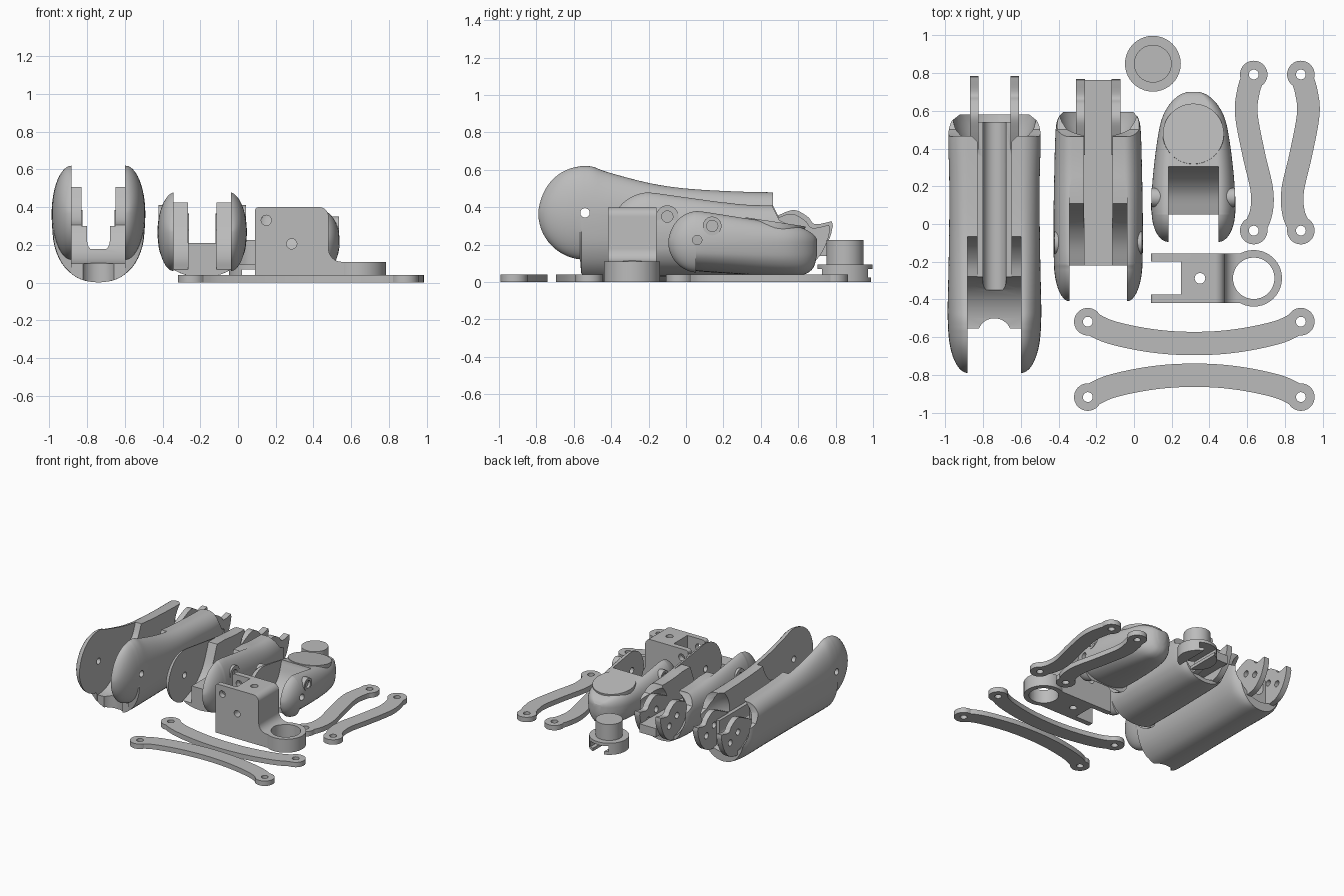
import bpy, bmesh, math
from mathutils import Matrix, Vector

if "Cube" in bpy.data.objects:
    bpy.data.objects.remove(bpy.data.objects["Cube"])

grey = bpy.data.materials.new("plain grey")
grey.use_nodes = True
COLOUR = (0.5, 0.5, 0.5, 1)
grey.diffuse_color = COLOUR
grey.node_tree.nodes["Principled BSDF"].inputs["Base Color"].default_value = COLOUR


def finish(name, bm):
    bmesh.ops.recalc_face_normals(bm, faces=bm.faces)
    mesh = bpy.data.meshes.new(name)
    bm.to_mesh(mesh)
    bm.free()
    mesh.materials.append(grey)
    ob = bpy.data.objects.new(name, mesh)
    bpy.context.collection.objects.link(ob)
    return ob


def loft(name, rings):
    """Skin a row of equal rings and cap both ends."""
    bm = bmesh.new()
    rows = [[bm.verts.new(p) for p in ring] for ring in rings]
    for a, b in zip(rows, rows[1:]):
        for i in range(len(a)):
            bm.faces.new((a[i - 1], a[i], b[i], b[i - 1]))
    bm.faces.new(rows[0])
    bm.faces.new(rows[-1])
    return finish(name, bm)


def prism(name, pts, axis, lo, hi):
    """Extrude a closed outline along X (y,z), Y (x,z) or Z (x,y)."""
    place = {"X": lambda a, b, h: (h, a, b),
             "Y": lambda a, b, h: (a, h, b),
             "Z": lambda a, b, h: (a, b, h)}[axis]
    return loft(name, [[place(a, b, h) for a, b in pts] for h in (lo, hi)])


def arc(cx, cy, r, start=0, end=360, n=40):
    steps = n if abs(end - start) == 360 else n + 1
    angles = [math.radians(start + (end - start) * i / n) for i in range(steps)]
    return [(cx + r * math.cos(t), cy + r * math.sin(t)) for t in angles]


def rod(centre, r, axis, lo, hi, name="rod"):
    return prism(name, arc(*centre, r), axis, lo, hi)


def box(x0, x1, y0, y1, z0, z1):
    return prism("box", [(x0, y0), (x1, y0), (x1, y1), (x0, y1)], "Z", z0, z1)


def smooth(pts, n=5):
    """Catmull-Rom curve through a few points."""
    p = [Vector(q) for q in pts]
    p = [2 * p[0] - p[1]] + p + [2 * p[-1] - p[-2]]
    out = []
    for a, b, c, d in zip(p, p[1:], p[2:], p[3:]):
        for i in range(n):
            t = i / n
            q = (2 * b + (c - a) * t + (2 * a - 5 * b + 4 * c - d) * t ** 2 + (3 * b - a - 3 * c + d) * t ** 3) / 2
            out.append(tuple(q))
    return out + [tuple(pts[-1])]


def combine(ob, op, *others):
    for other in others:
        mod = ob.modifiers.new("cut", "BOOLEAN")
        mod.operation, mod.solver, mod.object = op, "EXACT", other
        dg = bpy.context.evaluated_depsgraph_get()
        mesh = bpy.data.meshes.new_from_object(ob.evaluated_get(dg))
        ob.modifiers.clear()
        ob.data = mesh
        bpy.data.objects.remove(other)
    return ob


def cut(ob, *others):
    return combine(ob, "DIFFERENCE", *others)


def add(ob, *others):
    return combine(ob, "UNION", *others)


def shell(name, cx, inner, pivot, r, belly, stations):
    """Finger body: two domed ears around the pivot, blending into a rounded trough.
    Stations are (y, half width, top, bottom); belly is (width share, height share)."""
    py, pz = pivot
    quarter = [math.radians(90 * i / 12) for i in range(13)]
    belly = smooth(belly, 3)
    rings = []

    def ring(y, w, top, low):
        edge = min(inner, w * 0.6)
        half = low + [(edge + (w - edge) * math.cos(t), pz + (top - pz) * math.sin(t)) for t in quarter]
        rings.append([(cx + x, y, z) for x, z in half] + [(cx - x, y, z) for x, z in reversed(half[1:])])

    wide = stations[0][1]
    for i in range(15):
        t = math.radians(3 + 81 * i / 14)
        w, h = inner + (wide - inner) * math.sin(t), r * math.sin(t)
        count = len(belly) - 1
        lens = [math.radians(90 - 90 * k / count) for k in range(count)]
        low = [(0, pz - h)] + [(inner + (w - inner) * math.cos(a), pz - h * math.sin(a)) for a in lens]
        ring(py - r * math.cos(t), w, pz + h, low)
    for y, w, top, bottom in smooth(stations, 4):
        ring(y, w, top, [(w * fx, bottom + (pz - bottom) * fz) for fx, fz in belly])
    return loft(name, rings)


def socket(cx, y, z, rx, ry, rz):
    """Rounded hollow in the rear end."""
    bm = bmesh.new()
    bmesh.ops.create_uvsphere(bm, u_segments=32, v_segments=20, radius=1)
    bm.transform(Matrix.Translation((cx, y, z)) @ Matrix.Diagonal((rx, ry, rz, 1)))
    return finish("socket", bm)


def hooks(body, cx, inner, outer, dy, dz):
    """Pair of hinge tabs with horns and pin holes."""
    tab = smooth([(.38, .3), (.5, .36), (.58, .385), (.65, .35), (.69, .31), (.78, .325)])
    tab += smooth([(.785, .3), (.77, .24), (.73, .16), (.66, .1), (.55, .08)]) + [(.38, .08)]
    tab = [(y + dy, z + dz) for y, z in tab]
    for s in (-1, 1):
        lo, hi = sorted((cx + s * inner, cx + s * outer))
        plate = prism("tab", tab, "X", lo, hi)
        for y, z in ((.57, .27), (.67, .22)):
            cut(plate, rod((y + dy, z + dz), .025, "X", lo - .1, hi + .1))
        add(body, plate)


def bosses(body, cx, y, z, r, inner, outer):
    """Round screw seats on both flanks."""
    for s in (-1, 1):
        lo, hi = sorted((cx + s * inner, cx + s * outer))
        add(body, rod((y, z), r, "X", lo, hi))
        lo, hi = sorted((cx + s * (outer - .02), cx + s * (outer + .1)))
        cut(body, rod((y, z), .03, "X", lo, hi))


def rear_notch(cx, y, z, end, end_z):
    """Clears the upper rear end behind the walls."""
    outline = [(y, .9), (y - .005, z), (y + .03, z - .07), (end, end_z), (.9, end_z), (.9, .9)]
    return prism("notch", outline, "X", cx - .4, cx + .4)


BELLY = [(0, 0), (.28, .025), (.53, .1), (.78, .27), (.94, .52), (.99, .8), (1, .97)]

# Long finger segment
cx = -0.74
long_segment = shell("long_segment", cx, .142, (-.54, .37), .25, BELLY, [
    (-.56, .246, .62, 0), (-.5, .248, .617, 0), (-.42, .248, .588, 0), (-.2, .243, .53, 0), (0, .24, .5, 0),
    (.25, .24, .485, 0), (.45, .245, .48, 0), (.53, .235, .48, 0), (.58, .2, .48, 0)])
ramp = [(-.9, .3)] + smooth([(-.3, .3), (-.2, .33), (-.11, .41), (-.06, .52)]) + [(-.06, .8), (-.9, .8)]
cut(long_segment, prism("ramp", ramp, "X", cx - .142, cx + .142), box(cx - .09, cx + .09, -.9, .7, .3, .8),
    rod((-.54, .37), .27, "X", cx - .142, cx + .142), box(cx - .142, cx + .142, -.9, -.555, -.1, .5),
    rear_notch(cx, .47, .41, .58, .3), socket(cx, .62, .32, .228, .28, .25))
add(long_segment, box(cx - .11, cx + .11, .2, .54, .04, .3))
cut(long_segment, prism("groove", arc(cx, .22, .06, 180, 360, 20) + [(cx + .06, .5), (cx - .06, .5)], "Y", -.35, .7),
    rod((-.54, .37), .025, "X", cx - .4, cx + .4), rod((cx, -.59), .09, "Z", -.1, .2))
hooks(long_segment, cx, .085, .13, 0, 0)

# Middle finger segment
cx = -0.19
middle_segment = shell("middle_segment", cx, .152, (-.2, .27), .21, BELLY, [
    (-.22, .235, .48, .03), (-.17, .236, .478, .03), (-.1, .237, .468, .03), (.1, .236, .44, .03),
    (.3, .232, .415, .03), (.45, .228, .41, .03), (.54, .22, .41, .03), (.595, .195, .41, .03)])
ramp = smooth([(-.22, .07), (-.08, .13), (.03, .24), (.11, .43)]) + [(.11, .8), (-.6, .8), (-.6, -.1), (-.22, -.1)]
cut(middle_segment, prism("ramp", ramp, "X", cx - .152, cx + .152),
    box(cx - .152, cx + .152, 0, .8, .425, .8), box(cx - .075, cx + .075, -.5, .8, .21, .8),
    rear_notch(cx, .47, .4, .6, .28), socket(cx, .63, .26, .215, .24, .2),
    rod((-.2, .27), .025, "X", cx - .4, cx + .4))
add(middle_segment, box(cx - .075, cx + .075, -.22, .5, .07, .21), box(cx - .075, cx + .075, .45, .765, .14, .21))
bosses(middle_segment, cx, -.1, .35, .06, .17, .232)
hooks(middle_segment, cx, .07, .118, -.015, -.02)

# Fingertip
cx = 0.315
fingertip = shell("fingertip", cx, .133, (.07, .215), .165, BELLY, [
    (.05, .222, .38, .06), (.1, .224, .375, .055), (.25, .215, .352, .045), (.42, .195, .325, .035),
    (.55, .17, .305, .033), (.63, .13, .285, .04), (.68, .08, .255, .075), (.7, .035, .23, .14)])
ramp = smooth([(.05, .09), (.17, .13), (.26, .22), (.305, .34)]) + [(.305, .6), (-.3, .6), (-.3, -.1), (.05, -.1)]
cut(fingertip, prism("ramp", ramp, "X", cx - .133, cx + .133), rod((.06, .225), .025, "X", cx - .4, cx + .4))
bosses(fingertip, cx, .14, .3, .05, .14, .222)

# Round pad on the fingertip
pad = rod((0, 0), .162, "Z", -.06, .004, "fingertip_pad")
pad.data.transform(Matrix.Translation((cx, .478, .318)) @ Matrix.Rotation(math.radians(-8.7), 4, "X"))

# Bracket with fork, pin holes and ring
outline = [(.09, 0), (.64, 0), (.64, .11)] + arc(.55, .18, .07, 270, 180, 10)
outline += arc(.43, .35, .05, 0, 90, 10) + arc(.11, .38, .02, 90, 180, 6)
bracket = prism("bracket", outline, "Y", -.418, -.157)
add(bracket, rod((.635, -.288), .15, "Z", 0, .11))
cut(bracket, rod((.635, -.288), .11, "Z", -.1, .5), box(0, .25, -.375, -.2, -.1, .6),
    rod((.35, -.288), .028, "Z", -.1, .6), rod((.15, .33), .027, "Y", -.6, 0), rod((.285, .205), .027, "Y", -.6, 0))

# Stepped knob with a slot underneath
knob = rod((.1, .85), .148, "Z", 0, .095, "knob")
add(knob, rod((.1, .85), .1, "Z", .05, .225))
cut(knob, box(.05, .15, .6, 1.1, -.1, .04), box(.02, .18, .6, 1.1, .025, .07))


# Flat linkage bars
def link(name, path, half_width):
    centre = [Vector(p) for p in smooth(path, 8)]
    left, right = [], []
    for i, p in enumerate(centre):
        d = (centre[min(i + 1, len(centre) - 1)] - centre[max(i - 1, 0)]).normalized()
        n = Vector((-d.y, d.x)) * half_width
        left.append(tuple(p + n))
        right.append(tuple(p - n))
    bar = prism(name, left + right[::-1], "Z", 0, .04)
    ends = (path[0], path[-1])
    add(bar, *[rod(end, .073, "Z", 0, .04) for end in ends])
    cut(bar, *[rod(end, .026, "Z", -.1, .1) for end in ends])


s_path = [(.635, .793), (.606, .7), (.596, .58), (.635, .37), (.678, .18), (.674, .06), (.635, -.035)]
link("s_link_inner", s_path, .06)
link("s_link_outer", [(1.52 - x, y) for x, y in s_path], .06)
bow = [(-.245, -.518), (-.12, -.575), (.1, -.62), (.32, -.634), (.54, -.62), (.76, -.575), (.885, -.518)]
link("bow_link_back", bow, .062)
link("bow_link_front", [(x, -1.436 - y) for x, y in bow], .062)

# Smooth the rounded surfaces and keep crisp edges
bpy.ops.object.select_all(action="DESELECT")
for ob in bpy.context.collection.objects:
    if ob.type == "MESH" and grey.name in ob.data.materials:
        ob.select_set(True)
        bpy.context.view_layer.objects.active = ob
bpy.ops.object.shade_smooth_by_angle(angle=math.radians(30))
